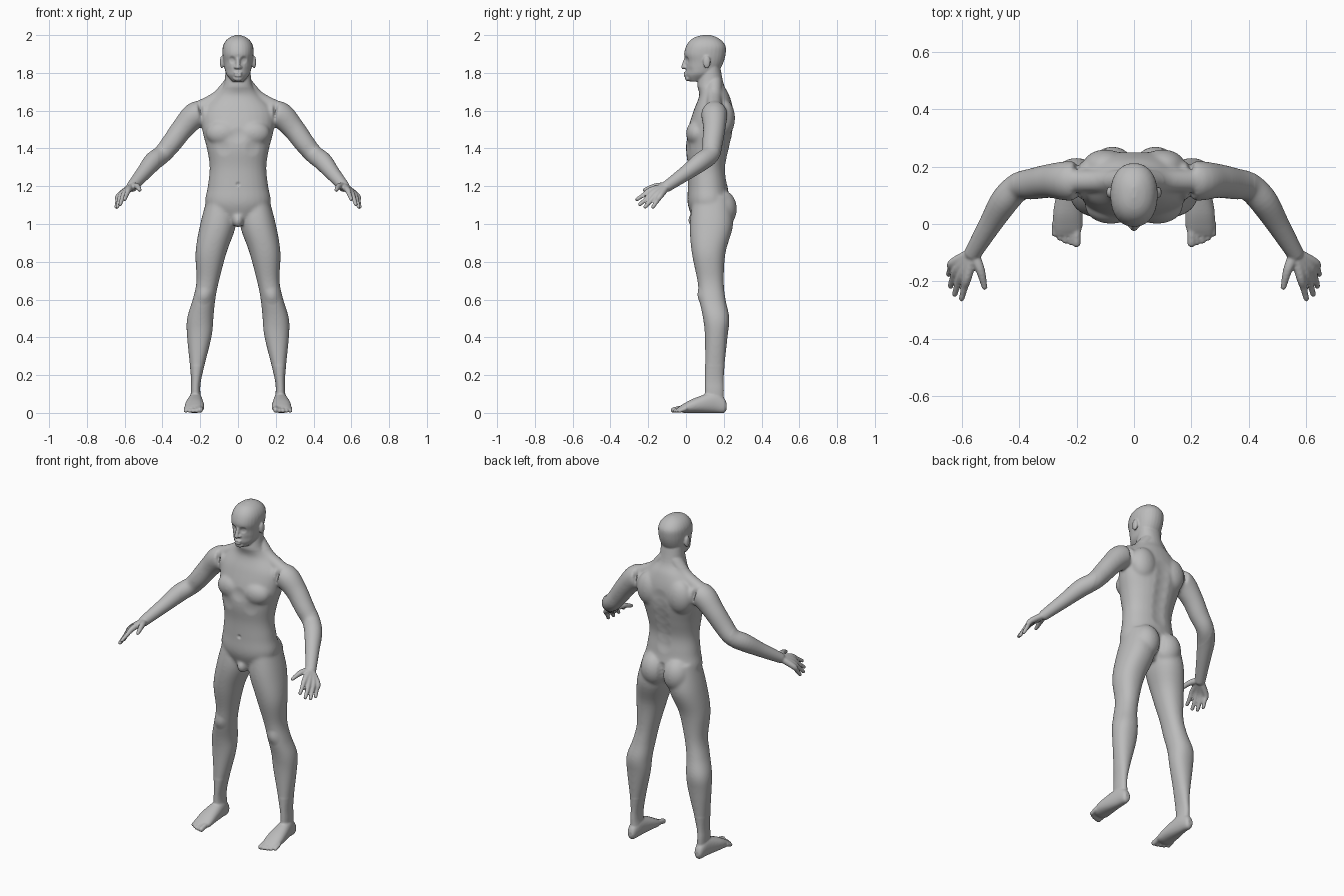
import bpy, bmesh, math
from mathutils import Vector, Matrix

cube = bpy.data.objects.get("Cube")
if cube:
    bpy.data.objects.remove(cube, do_unlink=True)

bm = bmesh.new()
SIDES = 28
ANGLES = [math.tau * i / SIDES for i in range(SIDES)]


def mirror_sides(x):
    """Parts off the middle are built twice, once for each side."""
    return (1, -1) if x else (1,)


def dense(rows, steps=5):
    """Smooth interpolation through rows of numbers."""
    last = len(rows) - 1
    result = []
    for i in range(last):
        before, start, end, after = (rows[max(0, min(last, i + k))] for k in (-1, 0, 1, 2))
        for step in range(steps):
            t = step / steps
            row = []
            for p, q, r, s in zip(before, start, end, after):
                slope_in, slope_out = (r - p) / 2, (s - q) / 2
                ease = t * t * (3 - 2 * t)
                row.append(q + (r - q) * ease + slope_in * t * (1 - t) ** 2 - slope_out * t * t * (1 - t))
            result.append(row)
    return result + [list(rows[last])]


def shell(rings):
    """Closed skin over a list of rings."""
    loops = [[bm.verts.new(point) for point in ring] for ring in rings]
    for low, high in zip(loops, loops[1:]):
        for i in range(SIDES):
            j = (i + 1) % SIDES
            bm.faces.new((low[i], low[j], high[j], high[i]))
    bm.faces.new(reversed(loops[0]))
    bm.faces.new(loops[-1])


def rounded(value, power):
    return math.copysign(abs(value) ** (2 / power), value)


def stack(rows, paired=True, power=2.2, along_y=False):
    """Oval slices given as (level, inner x, outer x, near depth, far depth)."""
    for side in mirror_sides(paired):
        rings = []
        for level, inner, outer, near, far in dense(rows):
            ring = []
            for angle in ANGLES:
                across = rounded(math.cos(angle), power)
                along = rounded(math.sin(angle), power)
                x = side * (inner + outer + across * (outer - inner)) / 2
                depth = (near + far + along * (far - near)) / 2
                ring.append((x, level, depth) if along_y else (x, depth, level))
            rings.append(ring)
        shell(rings)


def central_stack(rows):
    stack([(level, -width, width, front, back) for level, width, front, back in rows], paired=False)


def ball(centre, radii):
    x, y, z = centre
    for side in mirror_sides(x):
        matrix = Matrix.Translation((side * x, y, z)) @ Matrix.Diagonal((*radii, 1))
        bmesh.ops.create_uvsphere(bm, u_segments=24, v_segments=16, radius=1, matrix=matrix)


def tube(rows):
    """Round-ended limb through rows of (x, y, z, radius)."""
    path = dense(rows)
    for side in mirror_sides(rows[0][0]):
        points = [Vector((side * x, y, z)) for x, y, z, radius in path]
        rings = []
        for i, point in enumerate(points):
            tangent = points[min(i + 1, len(points) - 1)] - points[max(i - 1, 0)]
            u = tangent.cross(Vector((1, 0, 0))).normalized()
            w = tangent.normalized().cross(u)
            radius = path[i][-1]
            rings.append([point + radius * (u * math.cos(a) + w * math.sin(a)) for a in ANGLES])
        shell(rings)
    for x, y, z, radius in (path[0], path[-1]):
        ball((x, y, z), [radius] * 3)


# Torso and neck
central_stack([(1, .08, .05, .18), (1.1, .17, .01, .23), (1.2, .16, .01, .22), (1.3, .15, .01, .21),
               (1.4, .165, 0, .23), (1.5, .19, .01, .25), (1.6, .19, .04, .25),
               (1.68, .12, .07, .23), (1.74, .075, .06, .2), (1.84, .065, .08, .18)])
chest = ball((.08, .06, 1.48), (.09, .06, .07))
shoulder_blade = ball((.1, .2, 1.56), (.08, .06, .1))
buttock = ball((.075, .19, 1.08), (.08, .08, .1))
groin = ball((0, .05, 1.02), (.03, .04, .04))
neck_slope = tube([(.03, .15, 1.75, .04), (.1, .15, 1.67, .04), (.19, .15, 1.62, .04)])

# Legs
stack([(.05, .19, .25, .1, .2), (.12, .2, .25, .1, .2), (.2, .19, .25, .1, .2), (.4, .14, .27, .1, .22),
       (.5, .13, .27, .09, .23), (.6, .12, .24, .07, .21), (.7, .1, .22, .06, .2),
       (.85, .06, .225, .03, .21), (1, .01, .2, .02, .25), (1.15, .02, .16, .04, .23)])

# Feet and toes
stack([(.215, .21, .24, .02, .05), (.2, .2, .25, 0, .08), (.15, .19, .26, 0, .11), (.05, .18, .28, 0, .08),
       (-.01, .18, .28, 0, .05), (-.04, .19, .27, .01, .03)], along_y=True)
for toe in range(5):
    x = .2 + .019 * toe
    tip = .002 * toe * toe - .066
    radius = .011 if toe else .015
    tube([(x, 0, .026, radius), (x, tip + .03, .022, radius), (x, tip, radius, radius)])

# Arms
tube([(.15, .15, 1.58, .06), (.22, .15, 1.58, .07), (.29, .15, 1.51, .06), (.35, .14, 1.43, .055),
      (.4, .13, 1.37, .05), (.45, .08, 1.33, .05), (.5, 0, 1.27, .04), (.56, -.1, 1.2, .03)])

# Hands: four fingers spread evenly from index to little, then the thumb
wrist = (.56, -.1, 1.2, .02)
for finger in range(4):
    spread = finger / 3
    reach = Vector((.01, -.015, -.015)) * math.sin(math.pi * spread)
    knuckle = Vector((.58, -.185, 1.18)).lerp(Vector((.63, -.135, 1.15)), spread)
    tip = Vector((.6, -.26, 1.13)).lerp(Vector((.645, -.175, 1.09)), spread) + reach
    middle = (knuckle + tip + reach) / 2
    tube([wrist, (*knuckle, .016), (*middle, .012), (*tip, .01)])
thumb = tube([wrist, (.535, -.16, 1.2, .016), (.52, -.22, 1.18, .01)])

# Head
central_stack([(1.755, .03, .02, .08), (1.79, .06, 0, .15), (1.82, .07, 0, .18), (1.86, .077, 0, .2),
               (1.9, .082, -.01, .21), (1.94, .08, 0, .21), (1.97, .065, .02, .19),
               (1.99, .04, .05, .16), (2, .01, .09, .13)])
nose = tube([(0, 0, 1.88, .009), (0, -.014, 1.83, .012)])
nostril = ball((.013, -.004, 1.83), (.01, .01, .008))
for height in (1.8, 1.786):
    lip = ball((0, -.004, height), (.022, .01, .006))
chin = ball((0, .01, 1.77), (.025, .015, .014))
ear = ball((.086, .11, 1.857), (.01, .02, .034))

# Fuse all shells into one skin
bmesh.ops.recalc_face_normals(bm, faces=bm.faces)
mesh = bpy.data.meshes.new("body")
bm.to_mesh(mesh)
bm.free()
body = bpy.data.objects.new("body", mesh)
bpy.context.collection.objects.link(body)
bpy.context.view_layer.objects.active = body
body.select_set(True)


def apply(kind, **settings):
    modifier = body.modifiers.new(kind.title(), kind)
    for key, value in settings.items():
        setattr(modifier, key, value)
    bpy.ops.object.modifier_apply(modifier=modifier.name)


# Blend the large forms strongly, keep face, hands and feet crisp
apply('REMESH', mode='VOXEL', voxel_size=.005)
broad = body.vertex_groups.new(name="broad_forms")
broad.add([v.index for v in body.data.vertices
           if .25 < v.co.z < 1.72 and abs(v.co.x) < .42], 1, 'REPLACE')
apply('SMOOTH', factor=.5, iterations=40, vertex_group=broad.name)
apply('SMOOTH', factor=.5, iterations=4)


def push(x, y, z, reach, depth):
    """Soft sculpt stroke: move the skin near a point back, or forward if negative."""
    for side in mirror_sides(x):
        centre = Vector((side * x, y, z))
        for vertex in body.data.vertices:
            if abs(vertex.co.z - z) < reach:
                distance = (vertex.co - centre).length / reach
                if distance < 1:
                    vertex.co.y += depth * (1 - distance ** 2) ** 2


# Eye sockets, eyes, cheeks, mouth
push(.032, 0, 1.868, .025, .011)
push(.032, .012, 1.867, .014, -.004)
push(.05, .02, 1.805, .035, .004)
push(0, -.014, 1.793, .012, .004)
# Breastbone, lower chest, navel, knees
push(0, 0, 1.47, .05, .006)
push(.08, 0, 1.4, .05, .005)
push(0, .01, 1.21, .016, .007)
push(.18, .07, .62, .05, -.007)
# Spine groove and cleft
for step in range(6):
    push(0, .23, 1.25 + .06 * step, .06, -.007)
    push(0, .24, 1 + .025 * step, .03, -.008)

grey = bpy.data.materials.new("plain_grey")
grey.use_nodes = True
colour = (.5, .5, .5, 1)
grey.diffuse_color = colour
grey.node_tree.nodes["Principled BSDF"].inputs["Base Color"].default_value = colour
body.data.materials.clear()
body.data.materials.append(grey)
bpy.ops.object.shade_smooth()
